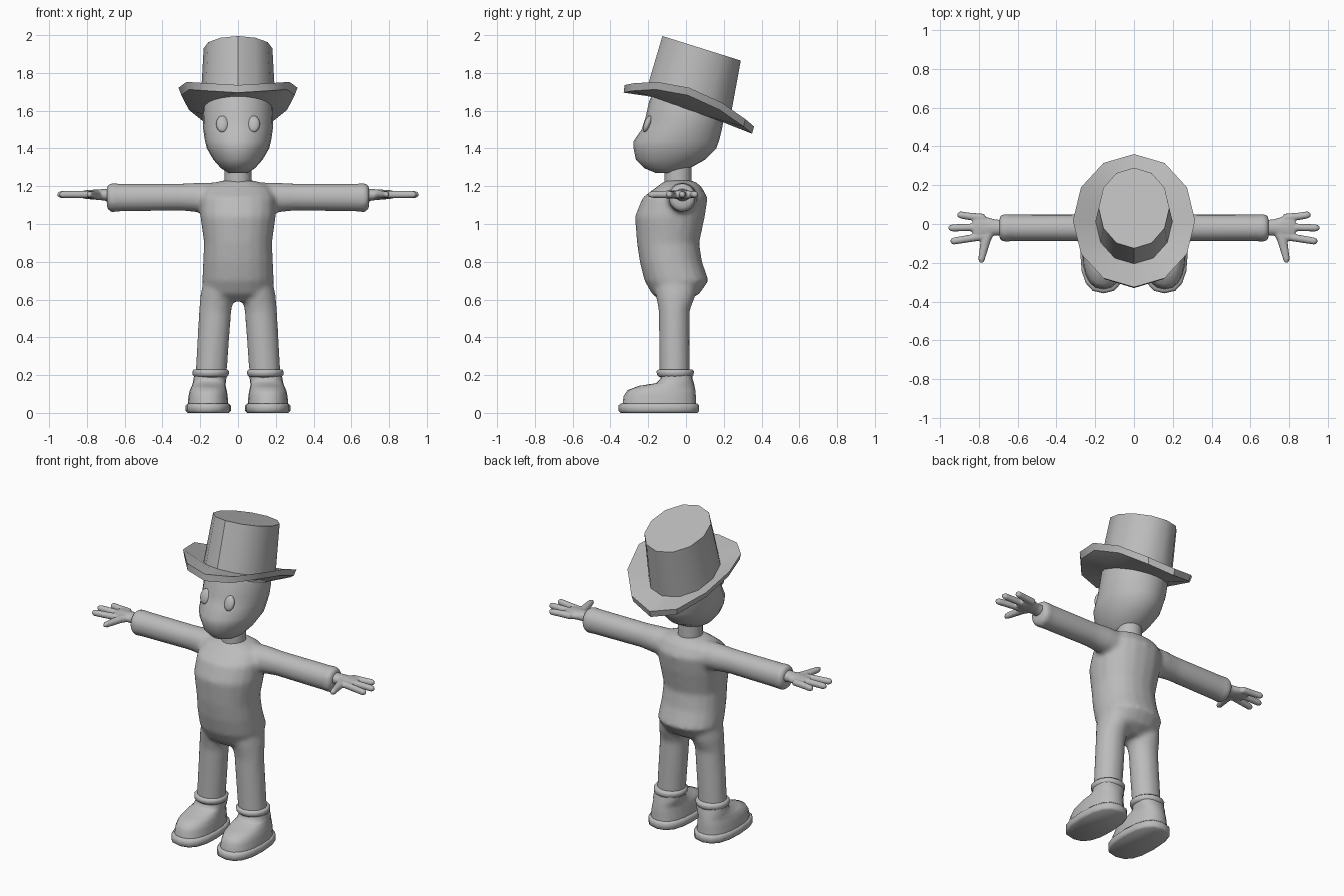
import bpy, bmesh, math
from mathutils import Vector, Matrix

cube = bpy.data.objects.get("Cube")
if cube:
    bpy.data.objects.remove(cube, do_unlink=True)

GREY = (0.5, 0.5, 0.5, 1)
clay = bpy.data.materials.new("plain_grey")
clay.use_nodes = True
clay.diffuse_color = GREY
clay.node_tree.nodes["Principled BSDF"].inputs["Base Color"].default_value = GREY


def skin(bm, rows):
    """Bridge rows of points into a closed tube with end caps."""
    rows = [[bm.verts.new(p) for p in row] for row in rows]
    for low, high in zip(rows, rows[1:]):
        for i in range(len(low)):
            j = (i + 1) % len(low)
            bm.faces.new((low[i], low[j], high[j], high[i]))
    bm.faces.new(rows[0][::-1])
    bm.faces.new(rows[-1])


def loft(bm, axis, rings, sides=16, power=1.0, flip=1):
    """Rings are (position on axis, then min and max on the other two axes)."""
    k = "xyz".index(axis)
    rows = []
    for t, a0, a1, b0, b1 in rings:
        row = []
        for i in range(sides):
            ang = math.tau * i / sides
            c, s = math.cos(ang), math.sin(ang)
            c = math.copysign(abs(c) ** power, c)
            s = math.copysign(abs(s) ** power, s)
            p = [(a0 + a1 + (a1 - a0) * c) / 2, (b0 + b1 + (b1 - b0) * s) / 2]
            p.insert(k, t)
            p[0] *= flip
            row.append(p)
        rows.append(row)
    skin(bm, rows)


def finish(bm, name, angle=40):
    bmesh.ops.recalc_face_normals(bm, faces=bm.faces)
    mesh = bpy.data.meshes.new(name)
    bm.to_mesh(mesh)
    bm.free()
    mesh.materials.append(clay)
    obj = bpy.data.objects.new(name, mesh)
    bpy.context.collection.objects.link(obj)
    bpy.ops.object.select_all(action="DESELECT")
    obj.select_set(True)
    bpy.context.view_layer.objects.active = obj
    bpy.ops.object.shade_smooth_by_angle(angle=math.radians(angle))
    return obj


def fuse(obj, voxel, rounds):
    """Melt overlapping volumes into one soft surface."""
    mod = obj.modifiers.new("fuse", "REMESH")
    mod.mode = "VOXEL"
    mod.voxel_size = voxel
    mod.use_smooth_shade = True
    mod = obj.modifiers.new("soften", "SMOOTH")
    mod.iterations = rounds


def mirror(obj):
    obj.modifiers.new("mirror", "MIRROR").use_mirror_merge = False


# Body: torso, sleeves and trouser legs in one soft surface
bm = bmesh.new()
torso = [(.59, .08, -.13, 0), (.63, .17, -.18, .07), (.7, .19, -.22, .12), (.8, .185, -.245, .085),
         (.9, .18, -.26, .07), (1.04, .2, -.27, .1), (1.14, .2, -.23, .115),
         (1.2, .17, -.15, .08), (1.23, .09, -.11, .04)]
loft(bm, "z", [(z, -w, w, f, b) for z, w, f, b in torso], 20, .9)
for side in (1, -1):
    loft(bm, "x", [(.05, -.1, .06, 1.04, 1.22), (.2, -.1, .06, 1.06, 1.22),
                   (.3, -.09, .05, 1.07, 1.215), (.64, -.09, .05, 1.065, 1.215),
                   (.67, -.095, .055, 1.06, 1.22), (.695, -.08, .04, 1.08, 1.205)], flip=side)
    loft(bm, "z", [(.17, .062, .228, -.14, .02), (.54, .035, .207, -.145, .02),
                   (.62, .02, .2, -.16, .05), (.72, .03, .18, -.17, .06)], flip=side)
fuse(finish(bm, "body"), .014, 6)

# Neck
bm = bmesh.new()
loft(bm, "z", [(1.18, -.073, .073, -.115, .03), (1.34, -.07, .07, -.115, .03)])
finish(bm, "neck")

# Head with a jutting muzzle
bm = bmesh.new()
skull = [(1.27, .05, -.16, -.04), (1.295, .09, -.22, .02), (1.34, .13, -.265, .1),
         (1.4, .165, -.277, .16), (1.44, .175, -.277, .175), (1.5, .184, -.235, .19),
         (1.56, .186, -.215, .2), (1.65, .18, -.195, .2), (1.76, .14, -.14, .16)]
loft(bm, "z", [(z, -w, w, f, b) for z, w, f, b in skull], 24)
finish(bm, "head", 60)

# Eyes
bm = bmesh.new()
place = Matrix.Translation((.083, -.204, 1.53)) @ Matrix.Rotation(math.radians(-20), 4, "X")
bmesh.ops.create_uvsphere(bm, u_segments=16, v_segments=10, radius=1,
                          matrix=place @ Matrix.Diagonal((.033, .018, .046, 1)))
mirror(finish(bm, "eyes", 60))


# Hat: tilted crown over a brim that curls up at the sides
def oval(width, front, back, height, slope, curl=0):
    row = []
    for i in range(12):
        a = math.tau * i / 12
        y = (front + back) / 2 - (back - front) / 2 * math.cos(a)
        row.append((width * math.sin(a), y, height - slope * y + curl * math.sin(a) ** 2))
    return row


bm = bmesh.new()
skin(bm, [oval(.185, -.2, .2, 1.61, .36),
          oval(.3, -.33, .35, 1.59, .32, .095),
          oval(.315, -.325, .36, 1.632, .32, .095),
          oval(.198, -.205, .235, 1.65, .36),
          oval(.182, -.125, .29, 1.956, .313)])
finish(bm, "hat", 35)

# Hands: flat palm, three fingers and a thumb
bm = bmesh.new()
loft(bm, "x", [(.66, -.06, .02, 1.115, 1.19), (.72, -.06, .025, 1.125, 1.185),
               (.8, -.08, .05, 1.132, 1.18), (.83, -.07, .04, 1.138, 1.174)], 12)
for root, tip, reach in ((.032, .047, .91), (-.016, -.02, .955), (-.062, -.088, .945)):
    steps = ((.77, root, .021), (.85, (root + tip) / 2, .02),
             (reach - .015, tip, .019), (reach, tip, .01))
    loft(bm, "x", [(x, y - r, y + r, 1.156 - r, 1.156 + r) for x, y, r in steps], 10)
loft(bm, "y", [(-.02, .7, .78, 1.13, 1.18), (-.08, .735, .79, 1.134, 1.178),
               (-.18, .767, .803, 1.138, 1.174), (-.2, .775, .795, 1.146, 1.166)], 10)
hands = finish(bm, "hands")
fuse(hands, .006, 3)
mirror(hands)

# Shoe uppers: rounded toe, ankle shaft and a padded cuff
bm = bmesh.new()
loft(bm, "z", [(.03, .05, .268, -.338, .055), (.09, .055, .262, -.33, .052),
               (.12, .06, .255, -.31, .05), (.143, .065, .245, -.25, .045),
               (.157, .065, .24, -.16, .042), (.18, .062, .235, -.135, .035),
               (.21, .062, .232, -.135, .03)], 20, .85)
mirror(finish(bm, "shoe_uppers", 50))

bm = bmesh.new()
loft(bm, "z", [(.19, .06, .23, -.14, .03), (.2, .05, .24, -.153, .04),
               (.22, .047, .242, -.156, .042), (.23, .058, .234, -.145, .032)], 16)
mirror(finish(bm, "shoe_cuffs", 60))

# Shoe soles
bm = bmesh.new()
loft(bm, "z", [(0, .048, .267, -.345, .06), (.01, .038, .277, -.357, .07),
               (.04, .038, .277, -.357, .07), (.05, .048, .267, -.345, .06)], 16, .8)
mirror(finish(bm, "shoe_soles", 50))
